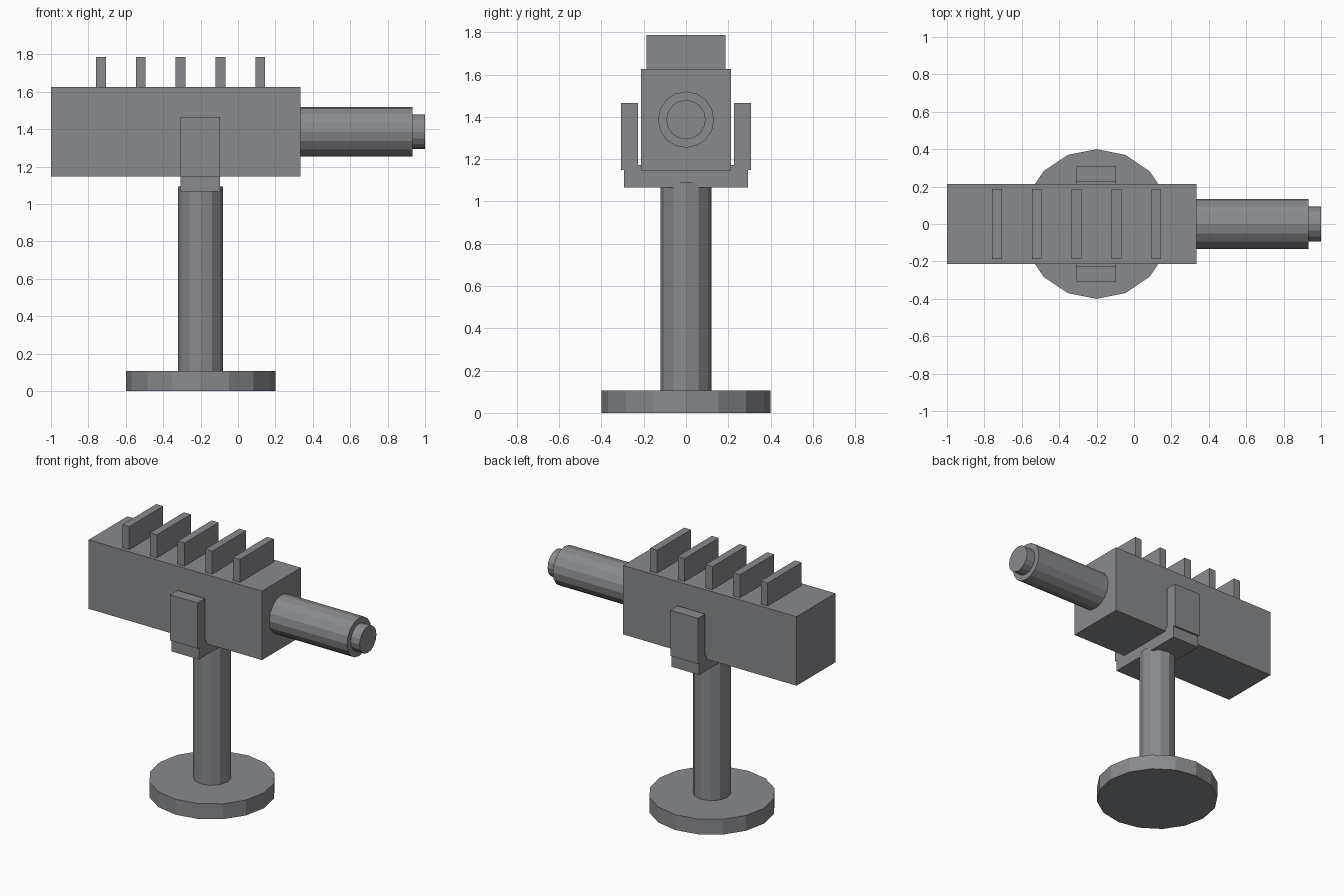
import bpy
from math import pi

if "Cube" in bpy.data.objects:
    bpy.data.objects.remove(bpy.data.objects["Cube"])

# Dark grey metal
METAL = bpy.data.materials.new("dark_metal")
METAL.diffuse_color = (0.25, 0.255, 0.268, 1)
METAL.use_nodes = True
METAL.node_tree.nodes["Principled BSDF"].inputs["Base Color"].default_value = METAL.diffuse_color


def box(name, x, y, z):
    """Box from (min, max) ranges on each axis."""
    bpy.ops.mesh.primitive_cube_add(size=1)
    ob = bpy.context.object
    ob.name = name
    ob.location = [(a + b) / 2 for a, b in (x, y, z)]
    ob.scale = [b - a for a, b in (x, y, z)]
    bpy.ops.object.transform_apply(location=False, rotation=False, scale=True)
    ob.data.materials.append(METAL)


def cylinder(name, sides, radius, lo, hi, centre, along_x=False):
    """Flat-sided cylinder along z (centre = x, y) or along x (centre = y, z)."""
    mid = (lo + hi) / 2
    loc = (mid, *centre) if along_x else (*centre, mid)
    rot = (0, pi / 2, 0) if along_x else (0, 0, 0)
    bpy.ops.mesh.primitive_cylinder_add(vertices=sides, radius=radius, depth=hi - lo,
                                        location=loc, rotation=rot)
    bpy.context.object.name = name
    bpy.context.object.data.materials.append(METAL)


STAND_X = -0.2
AXIS_Z = 1.387

# Stand: foot disc and post
cylinder("base", 16, 0.4, 0, 0.107, (STAND_X, 0))
cylinder("post", 12, 0.12, 0.05, 1.093, (STAND_X, 0))

# Yoke: cross bar and two side arms
yoke_x = (-0.307, -0.095)
box("yoke_bar", yoke_x, (-0.293, 0.293), (1.067, 1.172))
for side, name in ((-1, "yoke_arm_front"), (1, "yoke_arm_back")):
    box(name, yoke_x, sorted((side * 0.227, side * 0.307)), (1.148, 1.466))

# Body and barrel
box("body", (-1, 0.334), (-0.213, 0.213), (1.147, 1.627))
cylinder("barrel", 16, 0.133, 0.28, 0.932, (0, AXIS_Z), True)
cylinder("barrel_tip", 16, 0.093, 0.9, 1.0, (0, AXIS_Z), True)

# Cooling fins along the top
for i in range(5):
    x = -0.733 + i * 0.213
    box(f"fin_{i + 1}", (x - 0.0265, x + 0.0265), (-0.187, 0.187), (1.6, 1.787))
